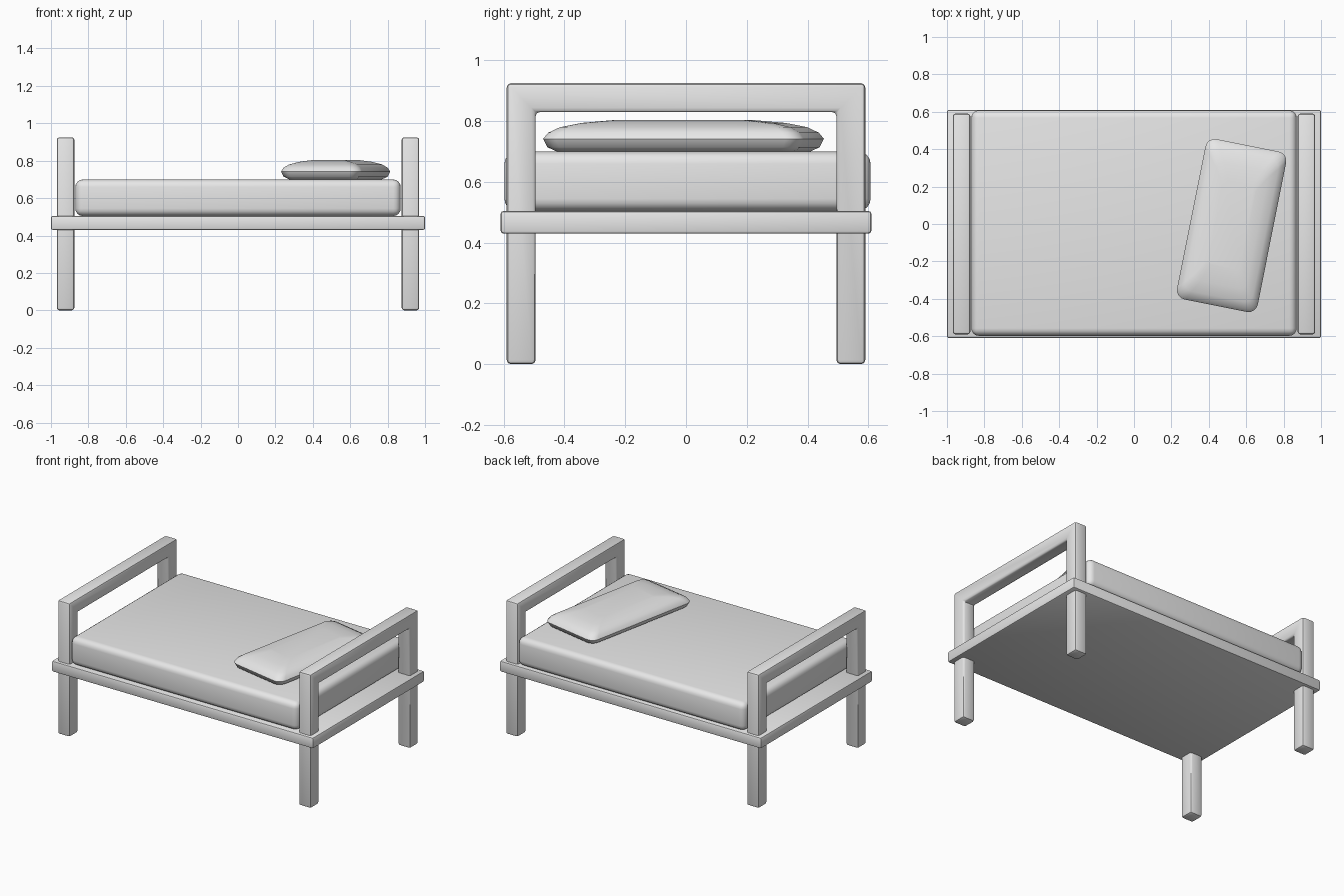
import bpy, bmesh
from math import radians, sin, cos, pi
from mathutils import Vector

cube = bpy.data.objects.get("Cube")
if cube:
    bpy.data.objects.remove(cube, do_unlink=True)

# One plain grey for the whole bed
grey = bpy.data.materials.new("plain_grey")
grey.use_nodes = True
colour = (0.8, 0.8, 0.8, 1)
grey.diffuse_color = colour
grey.node_tree.nodes["Principled BSDF"].inputs["Base Color"].default_value = colour


def finish(name, bm, bevel=0, segments=2, angle=35):
    """Turn a bmesh into a softly bevelled, smooth shaded object."""
    bmesh.ops.recalc_face_normals(bm, faces=bm.faces[:])
    mesh = bpy.data.meshes.new(name)
    bm.to_mesh(mesh)
    bm.free()
    mesh.materials.append(grey)
    obj = bpy.data.objects.new(name, mesh)
    bpy.context.collection.objects.link(obj)
    bpy.ops.object.select_all(action="DESELECT")
    obj.select_set(True)
    bpy.context.view_layer.objects.active = obj
    if bevel:
        mod = obj.modifiers.new("soft_edges", "BEVEL")
        mod.width, mod.segments = bevel, segments
        bpy.ops.object.modifier_apply(modifier=mod.name)
    bpy.ops.object.shade_smooth_by_angle(angle=radians(angle))
    return obj


def box(name, size, centre, bevel, segments):
    bm = bmesh.new()
    bmesh.ops.create_cube(bm, size=1)
    bmesh.ops.scale(bm, vec=size, verts=bm.verts)
    bmesh.ops.translate(bm, vec=centre, verts=bm.verts)
    return finish(name, bm, bevel, segments)


def end_frame(name, x):
    """Two legs joined by a top rail, extruded from one arch profile."""
    half = [(0.495, 0.83), (0.495, 0), (0.59, 0), (0.59, 0.925)]
    outline = half + [(-y, z) for y, z in reversed(half)]
    bm = bmesh.new()
    face = bm.faces.new([bm.verts.new((x - 0.047, y, z)) for y, z in outline])
    out = bmesh.ops.extrude_face_region(bm, geom=[face])
    moved = [g for g in out["geom"] if isinstance(g, bmesh.types.BMVert)]
    bmesh.ops.translate(bm, vec=(0.094, 0, 0), verts=moved)
    return finish(name, bm, 0.014)


def pillow(name, centre, turn):
    """Stacked rounded rectangles: tucked base, full edge, domed top."""
    # inset across, inset along, height, corner radius
    levels = [(0.04, 0.04, 0, 0.04), (0.012, 0.012, 0.014, 0.05),
              (0, 0, 0.042, 0.05), (0.01, 0.015, 0.062, 0.05),
              (0.035, 0.05, 0.08, 0.045), (0.08, 0.115, 0.094, 0.035),
              (0.13, 0.21, 0.103, 0.025)]
    steps = 5
    bm = bmesh.new()
    rings = []
    for dx, dy, z, r in levels:
        ring = []
        for i, (sx, sy) in enumerate([(1, 1), (-1, 1), (-1, -1), (1, -1)]):
            for k in range(steps):
                a = (i + k / (steps - 1)) * pi / 2
                ring.append(bm.verts.new((sx * (0.22 - dx - r) + r * cos(a),
                                          sy * (0.437 - dy - r) + r * sin(a), z)))
        rings.append(ring)
    for low, high in zip(rings, rings[1:]):
        for i in range(len(low)):
            j = (i + 1) % len(low)
            bm.faces.new((low[i], low[j], high[j], high[i]))
    bm.faces.new(rings[0])
    bm.faces.new(rings[-1])
    obj = finish(name, bm, angle=45)
    obj.location = centre
    obj.rotation_euler.z = radians(turn)
    return obj


# Bed base and mattress
box("bed_base", Vector((2, 1.22, 0.075)), (0, 0, 0.467), 0.01, 2)
box("mattress", Vector((1.74, 1.205, 0.195)), (0, 0.005, 0.602), 0.04, 4)

# Headboard and footboard with their legs
for label, side in (("headboard_frame", 1), ("footboard_frame", -1)):
    end_frame(label, side * 0.922)

# Pillow lying at an angle
pillow("pillow", (0.522, -0.008, 0.7), -11.3)
